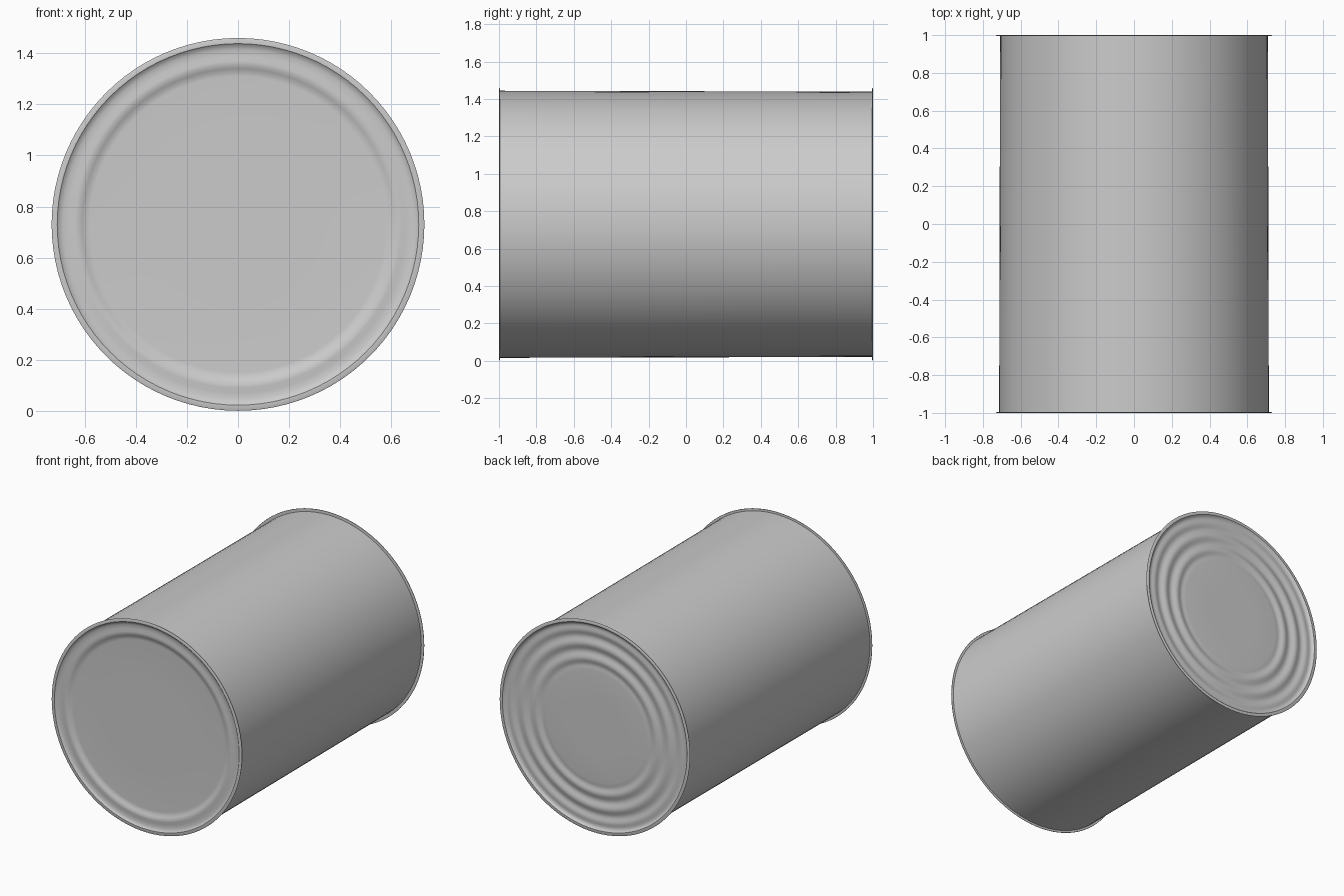
import bpy, bmesh, math

if "Cube" in bpy.data.objects:
    bpy.data.objects.remove(bpy.data.objects["Cube"])

SEGS = 96
CENTRE_Z = 0.73


def lathe(name, profile):
    """Spin (radius, y) points around the horizontal can axis."""
    bm = bmesh.new()
    rings = []
    for r, y in profile:
        if r == 0:
            rings.append([bm.verts.new((0, y, CENTRE_Z))] * SEGS)
            continue
        rings.append([bm.verts.new((r * math.cos(2 * math.pi * i / SEGS), y,
                                    CENTRE_Z + r * math.sin(2 * math.pi * i / SEGS)))
                      for i in range(SEGS)])
    for a, b in zip(rings, rings[1:]):
        for i in range(SEGS):
            j = (i + 1) % SEGS
            corners = list(dict.fromkeys([a[i], b[i], b[j], a[j]]))
            bm.faces.new(corners)
    mesh = bpy.data.meshes.new(name)
    bm.to_mesh(mesh)
    bm.free()
    ob = bpy.data.objects.new(name, mesh)
    bpy.context.collection.objects.link(ob)
    bpy.ops.object.select_all(action='DESELECT')
    ob.select_set(True)
    bpy.context.view_layer.objects.active = ob
    bpy.ops.object.shade_smooth_by_angle(angle=math.radians(40))
    return ob


# Lying cylindrical wall, very slightly narrower at the back
lathe("can_body", [(0.709, 0.996), (0.714, -0.996)])

# Front lid: thin flared rim, shallow dished band, recessed flat panel
lathe("front_lid", [
    (0.712, -0.995), (0.729, -0.996), (0.730, -0.998), (0.726, -1.0),
    (0.708, -1.0), (0.700, -0.993), (0.685, -0.988), (0.660, -0.988),
    (0.640, -0.991), (0.625, -0.991), (0.610, -0.984), (0.595, -0.977),
    (0.580, -0.976), (0.3, -0.977), (0, -0.977)][::-1][::-1])

# Back end: thin flared rim and concentric pressed ripples
ripples = []
for k in range(25):
    r = 0.685 - 0.0125 * k
    fade = min(1, k / 4, (24 - k) / 4)
    ripples.append((r, 0.985 + 0.006 * fade * math.sin(2 * math.pi * k / 8)))
back = [(0.708, 0.995), (0.729, 0.996), (0.730, 0.998), (0.726, 1.0),
        (0.708, 1.0), (0.698, 0.989)] + ripples + [(0.2, 0.985), (0, 0.985)]
lathe("back_end", back[::-1])

# Make every part's faces point outwards from the can
for ob in bpy.context.collection.objects:
    bm = bmesh.new()
    bm.from_mesh(ob.data)
    bm.normal_update()
    total = 0
    for f in bm.faces:
        c = f.calc_center_median()
        c.z -= CENTRE_Z
        total += f.normal.dot(c) * f.calc_area()
    if total < 0:
        bmesh.ops.reverse_faces(bm, faces=bm.faces[:])
    bm.to_mesh(ob.data)
    bm.free()
